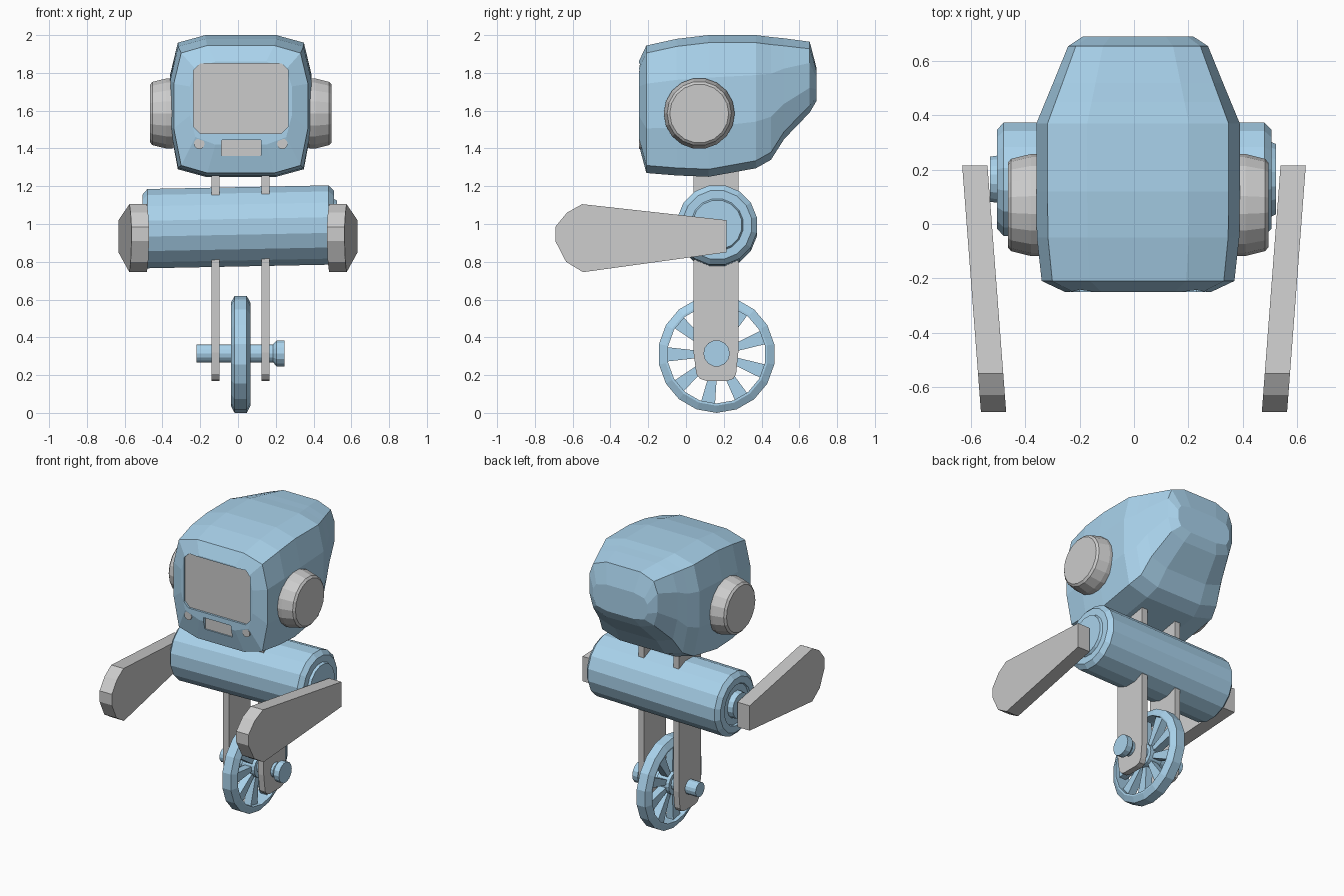
import bpy, bmesh
from math import cos, sin, pi, radians

if "Cube" in bpy.data.objects:
    bpy.data.objects.remove(bpy.data.objects["Cube"])

BLUE = bpy.data.materials.new("blue_paint")
BLUE.diffuse_color = (0.40, 0.65, 0.84, 1)
BLUE.use_nodes = True
BLUE.node_tree.nodes["Principled BSDF"].inputs["Base Color"].default_value = BLUE.diffuse_color


def loft(name, rings, mat=None, closed=False):
    """Skin a list of equal-length point rings; cap the ends unless closed."""
    bm = bmesh.new()
    vs = [[bm.verts.new(p) for p in r] for r in rings]
    n = len(rings[0])
    for i in range(len(vs) if closed else len(vs) - 1):
        a, b = vs[i], vs[(i + 1) % len(vs)]
        for j in range(n):
            k = (j + 1) % n
            bm.faces.new((a[j], a[k], b[k], b[j]))
    if not closed:
        bm.faces.new(vs[0])
        bm.faces.new(vs[-1])
    bmesh.ops.recalc_face_normals(bm, faces=bm.faces)
    me = bpy.data.meshes.new(name)
    bm.to_mesh(me)
    bm.free()
    if mat:
        me.materials.append(mat)
    ob = bpy.data.objects.new(name, me)
    bpy.context.collection.objects.link(ob)
    return ob


def lathe_x(name, profile, cy, cz, sides, mat=None, phase=0.0, closed=False, tilt=0.0):
    """Turn an (x, radius) profile about an axis along x."""
    rings = [[(x, cy + r * cos(phase + 2 * pi * i / sides),
               cz + tilt * x + r * sin(phase + 2 * pi * i / sides))
              for i in range(sides)] for x, r in profile]
    return loft(name, rings, mat, closed)


def front_plate(name, outline, y0, y1, mat=None):
    return loft(name, [[(x, y, z) for x, z in outline] for y in (y0, y1)], mat)


def chamfered(x0, x1, z0, z1, c):
    return [(x0 + c, z0), (x1 - c, z0), (x1, z0 + c), (x1, z1 - c),
            (x1 - c, z1), (x0 + c, z1), (x0, z1 - c), (x0, z0 + c)]


# Head: cross-sections from front to back
CX = 0.015


def head_ring(y, w, zt, zb):
    h = zt - zb
    d = min(0.04, h * 0.1)
    half = [(0.5, zt), (0.89, zt - d), (1, zt - 0.3 * h),
            (1, zb + 0.35 * h), (0.89, zb + d), (0.5, zb)]
    return ([(CX + w * f, y, z) for f, z in half]
            + [(CX - w * f, y, z) for f, z in reversed(half)])


sections = [(-0.25, 0.27, 1.86, 1.42), (-0.21, 0.355, 1.945, 1.27),
            (-0.05, 0.373, 1.98, 1.257), (0.12, 0.375, 2.0, 1.25),
            (0.37, 0.375, 2.0, 1.295), (0.45, 0.342, 1.99, 1.34),
            (0.52, 0.313, 1.983, 1.45), (0.655, 0.258, 1.965, 1.59),
            (0.69, 0.205, 1.83, 1.65)]
head = loft("head", [head_ring(*s) for s in sections], BLUE)

# Recessed screen and slot in the face
screen = chamfered(-0.235, 0.265, 1.48, 1.85, 0.035)
slot = chamfered(-0.087, 0.122, 1.36, 1.445, 0.003)
for name, outline, y in (("screen", screen, -0.236), ("slot_panel", slot, -0.226)):
    cutter = front_plate(name + "_cutter", outline, -0.4, y + 0.005)
    cutter.hide_render = True
    cutter.hide_viewport = True
    mod = head.modifiers.new(name, 'BOOLEAN')
    mod.operation = 'DIFFERENCE'
    mod.solver = 'EXACT'
    mod.object = cutter
    front_plate(name, outline, y, y + 0.02)

# Face buttons
for side, x in (("left", -0.205), ("right", 0.235)):
    disc = [(x + 0.028 * cos(2 * pi * i / 12), 1.425 + 0.028 * sin(2 * pi * i / 12))
            for i in range(12)]
    front_plate("button_" + side, disc, -0.249, -0.22)

# Ears
for side, s in (("left", -1), ("right", 1)):
    lathe_x("ear_" + side,
            [(CX + s * x, r) for x, r in
             ((0.33, 0.17), (0.365, 0.188), (0.395, 0.188), (0.468, 0.17), (0.48, 0.156))],
            0.07, 1.585, 18)

# Barrel body with end discs
lathe_x("body", [(-0.53, 0.085), (-0.492, 0.09), (-0.492, 0.135), (-0.505, 0.14),
                 (-0.505, 0.185), (-0.48, 0.214), (0.48, 0.214), (0.507, 0.185),
                 (0.507, 0.14), (0.523, 0.132)],
        0.165, 0.985, 16, BLUE, phase=pi / 16, tilt=0.02)

# Fork plates joining head, body and wheel
fork = [(0.04, 1.32), (0.04, 0.32), (0.055, 0.205), (0.075, 0.18), (0.105, 0.17),
        (0.22, 0.17), (0.25, 0.18), (0.265, 0.205), (0.277, 0.32), (0.277, 1.32)]
for side, x in (("left", -0.14), ("right", 0.125)):
    loft("fork_" + side, [[(xx, y, z) for y, z in fork] for xx in (x, x + 0.042)])

# Arms: flat paddles toed in towards the front
paddle = [(0.215, 1.02), (0.215, 0.85), (-0.545, 0.745), (-0.635, 0.80), (-0.692, 0.91),
          (-0.692, 0.985), (-0.63, 1.06), (-0.55, 1.105)]
for side, s in (("left", -1), ("right", 1)):
    loft("arm_" + side,
         [[(s * (x + 0.076 * (y - 0.215)), y, z) for y, z in paddle] for x in (0.54, 0.633)])

# Wheel rim
WY, WZ = 0.162, 0.31
lathe_x("wheel_rim", [(-0.038, 0.26), (-0.038, 0.272), (-0.018, 0.31), (0.046, 0.31),
                      (0.066, 0.272), (0.066, 0.26)],
        WY, WZ, 18, BLUE, phase=radians(10), closed=True)

# Wheel hub and tapered spokes
lathe_x("wheel_hub", [(-0.035, 0.075), (0.063, 0.075)], WY, WZ, 18, BLUE)
for i in range(9):
    a = pi + 2 * pi * i / 9
    quad = [(0.05, -0.014), (0.265, -0.038), (0.265, 0.038), (0.05, 0.014)]
    loft(f"spoke_{i + 1}",
         [[(x, WY + r * cos(a) - t * sin(a), WZ + r * sin(a) + t * cos(a)) for r, t in quad]
          for x in (-0.012, 0.04)], BLUE)

# Axle with bolt head
lathe_x("axle", [(-0.22, 0.049), (0.185, 0.049), (0.205, 0.07), (0.245, 0.07)],
        WY, 0.315, 14, BLUE)
